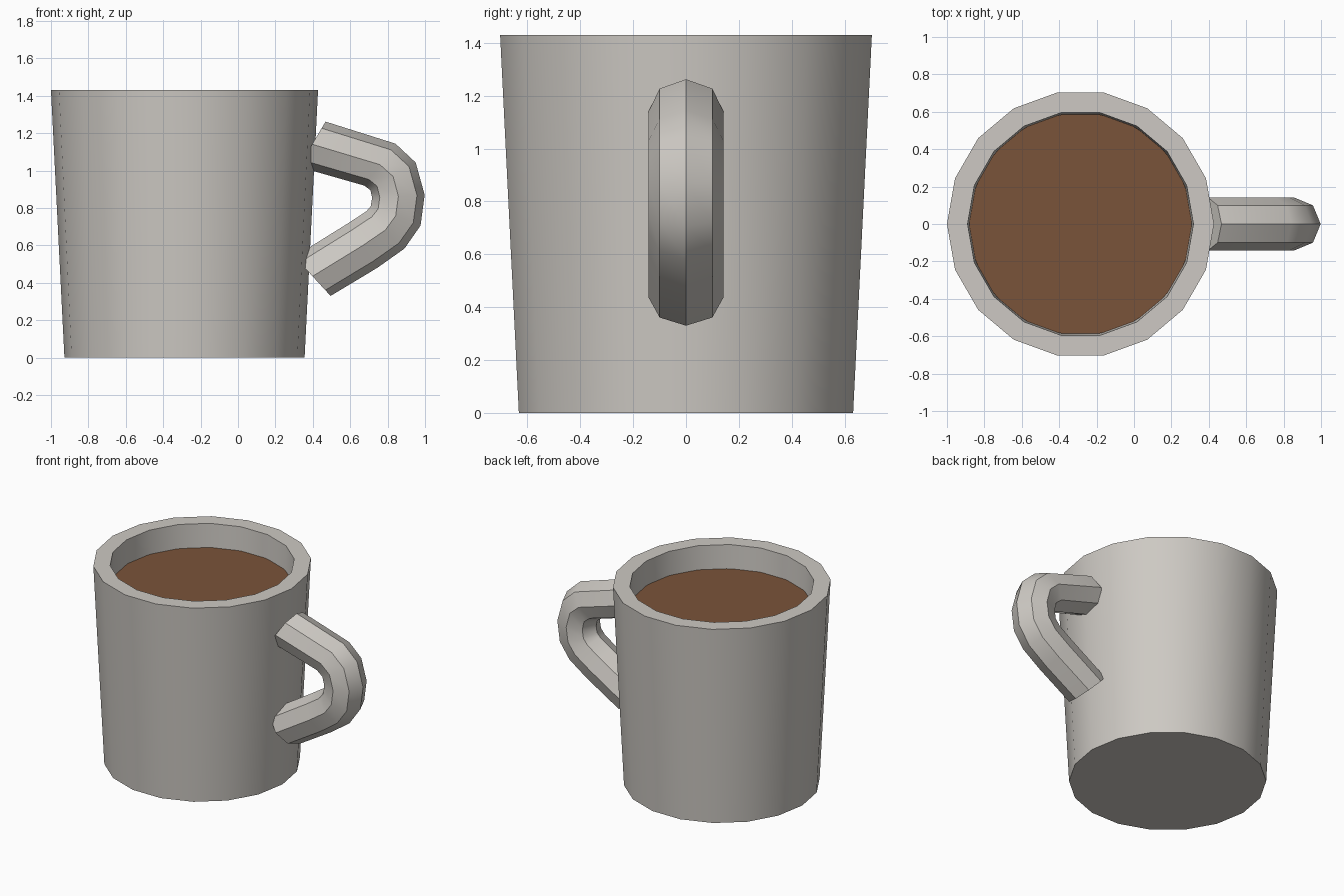
import bpy, bmesh, math
from mathutils import Vector

cube = bpy.data.objects.get("Cube")
if cube:
    bpy.data.objects.remove(cube, do_unlink=True)

CENTRE_X = -0.286   # axis of the cup
SIDES = 18


def make_material(name, rgb):
    m = bpy.data.materials.new(name)
    m.use_nodes = True
    m.diffuse_color = (*rgb, 1)
    bsdf = next(n for n in m.node_tree.nodes if n.type == 'BSDF_PRINCIPLED')
    bsdf.inputs["Base Color"].default_value = (*rgb, 1)
    return m


def bridge_rings(name, rings, material, smooth_angle):
    """Skin a list of point rings and cap both ends."""
    bm = bmesh.new()
    loops = [[bm.verts.new(p) for p in ring] for ring in rings]
    n = len(loops[0])
    for a, b in zip(loops, loops[1:]):
        for i in range(n):
            j = (i + 1) % n
            bm.faces.new((a[i], a[j], b[j], b[i]))
    bm.faces.new(loops[0])
    bm.faces.new(loops[-1])
    bmesh.ops.recalc_face_normals(bm, faces=bm.faces)
    mesh = bpy.data.meshes.new(name)
    bm.to_mesh(mesh)
    bm.free()
    mesh.materials.append(material)
    obj = bpy.data.objects.new(name, mesh)
    bpy.context.collection.objects.link(obj)
    bpy.ops.object.select_all(action='DESELECT')
    obj.select_set(True)
    bpy.context.view_layer.objects.active = obj
    bpy.ops.object.shade_smooth_by_angle(angle=math.radians(smooth_angle))
    return obj


def circle(radius, z, n):
    return [Vector((CENTRE_X + radius * math.cos(math.tau * i / n),
                    radius * math.sin(math.tau * i / n), z)) for i in range(n)]


ceramic = make_material("warm grey ceramic", (0.61, 0.584, 0.546))
brown = make_material("coffee brown", (0.195, 0.087, 0.041))

# Cup: outside wall, flat rim, inside wall, floor (radius, height)
cup_profile = [(0.642, 0), (0.714, 1.43), (0.604, 1.43), (0.54, 0.1)]
bridge_rings("cup", [circle(r, z, SIDES) for r, z in cup_profile], ceramic, 30)

# Drink: thin round disc whose edge sinks into the inside wall
bridge_rings("drink", [circle(0.594, z, 40) for z in (1.245, 1.26)], brown, 30)

# Handle: octagonal tube between outer and inner (x, z) outlines
outer = [(0.468, 1.262), (0.842, 1.144), (0.95, 1.043), (0.998, 0.87),
         (0.976, 0.706), (0.89, 0.583), (0.746, 0.481), (0.495, 0.33)]
inner = [(0.325, 1.02), (0.675, 0.92), (0.708, 0.895), (0.717, 0.855),
         (0.71, 0.81), (0.686, 0.782), (0.591, 0.72), (0.302, 0.54)]
rings = []
for (ox, oz), (ix, iz) in zip(outer, inner):
    mid = Vector(((ox + ix) / 2, 0, (oz + iz) / 2))
    half = Vector(((ox - ix) / 2, 0, (oz - iz) / 2))
    rings.append([mid + half * math.cos(math.tau * k / 8)
                  + Vector((0, 0.141 * math.sin(math.tau * k / 8), 0))
                  for k in range(8)])
bridge_rings("handle", rings, ceramic, 38)
